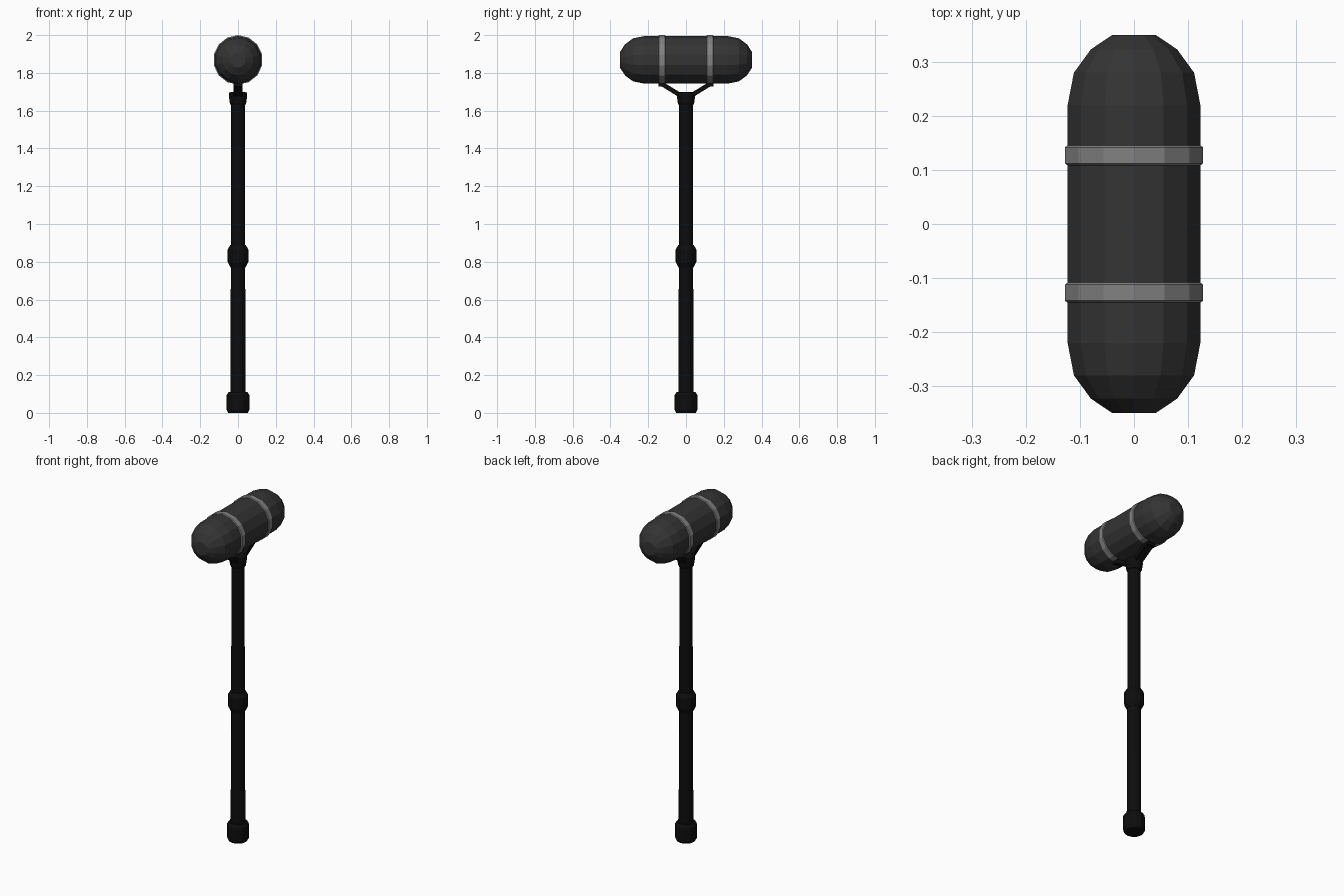
import bpy
import bmesh
from math import sin, cos, pi
from mathutils import Matrix, Vector

cube = bpy.data.objects.get("Cube")
if cube:
    bpy.data.objects.remove(cube, do_unlink=True)


def material(name, value):
    mat = bpy.data.materials.new(name)
    mat.use_nodes = True
    colour = (value, value, value, 1)
    mat.diffuse_color = colour
    mat.node_tree.nodes["Principled BSDF"].inputs["Base Color"].default_value = colour
    return mat


black = material("black metal", 0.004)
charcoal = material("charcoal foam", 0.034)
grey = material("grey band", 0.22)


def finish(name, bm, mat):
    bmesh.ops.recalc_face_normals(bm, faces=bm.faces)
    mesh = bpy.data.meshes.new(name)
    bm.to_mesh(mesh)
    bm.free()
    mesh.materials.append(mat)
    obj = bpy.data.objects.new(name, mesh)
    bpy.context.collection.objects.link(obj)
    return obj


def turned(name, profile, mat, sides=12, matrix=Matrix()):
    """Closed solid of revolution from (radius, height) pairs."""
    bm = bmesh.new()
    rings = [[bm.verts.new((r * sin(2 * pi * i / sides), r * cos(2 * pi * i / sides), h))
              for i in range(sides)] for r, h in profile]
    for low, high in zip(rings, rings[1:]):
        for i in range(sides):
            j = (i + 1) % sides
            bm.faces.new((low[i], low[j], high[j], high[i]))
    bm.faces.new(rings[0])
    bm.faces.new(rings[-1])
    bm.transform(matrix)
    return finish(name, bm, mat)


def bar(name, start, end, width, thickness, mat):
    """Box stretched between two points."""
    start, end = Vector(start), Vector(end)
    axis = end - start
    bm = bmesh.new()
    bmesh.ops.create_cube(bm, size=1)
    bm.transform(Matrix.Translation((start + end) / 2)
                 @ axis.to_track_quat('Z', 'X').to_matrix().to_4x4()
                 @ Matrix.Diagonal((thickness, width, axis.length, 1)))
    # keep the wide side along x
    if abs(max(v.co.x for v in bm.verts) - width / 2) > 0.001:
        scale = width / (2 * max(v.co.x for v in bm.verts))
        bm.transform(Matrix.Diagonal((scale, 1, 1, 1)))
    return finish(name, bm, mat)


# Pole sections, grip joint and foot
turned("lower_pole", [(0.040, 0.05), (0.038, 0.80)], black)
turned("upper_pole", [(0.037, 0.85), (0.036, 1.66)], black)
turned("pole_joint", [(0.04, 0.77), (0.055, 0.80), (0.055, 0.865), (0.04, 0.89)], black)
turned("foot_cap", [(0.052, 0), (0.06, 0.015), (0.06, 0.095), (0.05, 0.11)], black)

# Swivel collar
turned("swivel_collar", [(0.038, 1.63), (0.043, 1.64), (0.049, 1.68),
                         (0.047, 1.695), (0.03, 1.70)], black)

# Capsule-shaped head lying along y
lay = Matrix.Translation((0, 0, 1.869)) @ Matrix.Rotation(pi / 2, 4, 'X')
half = [(0.126, 0.22), (0.114, 0.28), (0.082, 0.323), (0.041, 0.35)]
capsule = [(r, -h) for r, h in reversed(half)] + half
turned("head", capsule, charcoal, 14, lay)

# Fork arms, saddles and bands, front and back
for side, label in ((-1, "front"), (1, "back")):
    bar(label + "_fork_arm", (0, side * 0.015, 1.672), (0, side * 0.125, 1.74),
        0.05, 0.024, black)
    bar(label + "_saddle", (0, side * 0.108, 1.74), (0, side * 0.146, 1.74),
        0.05, 0.025, black)
    c = side * 0.127
    turned(label + "_band", [(0.124, c - 0.02), (0.131, c - 0.015),
                             (0.131, c + 0.015), (0.124, c + 0.02)], grey, 14, lay)
